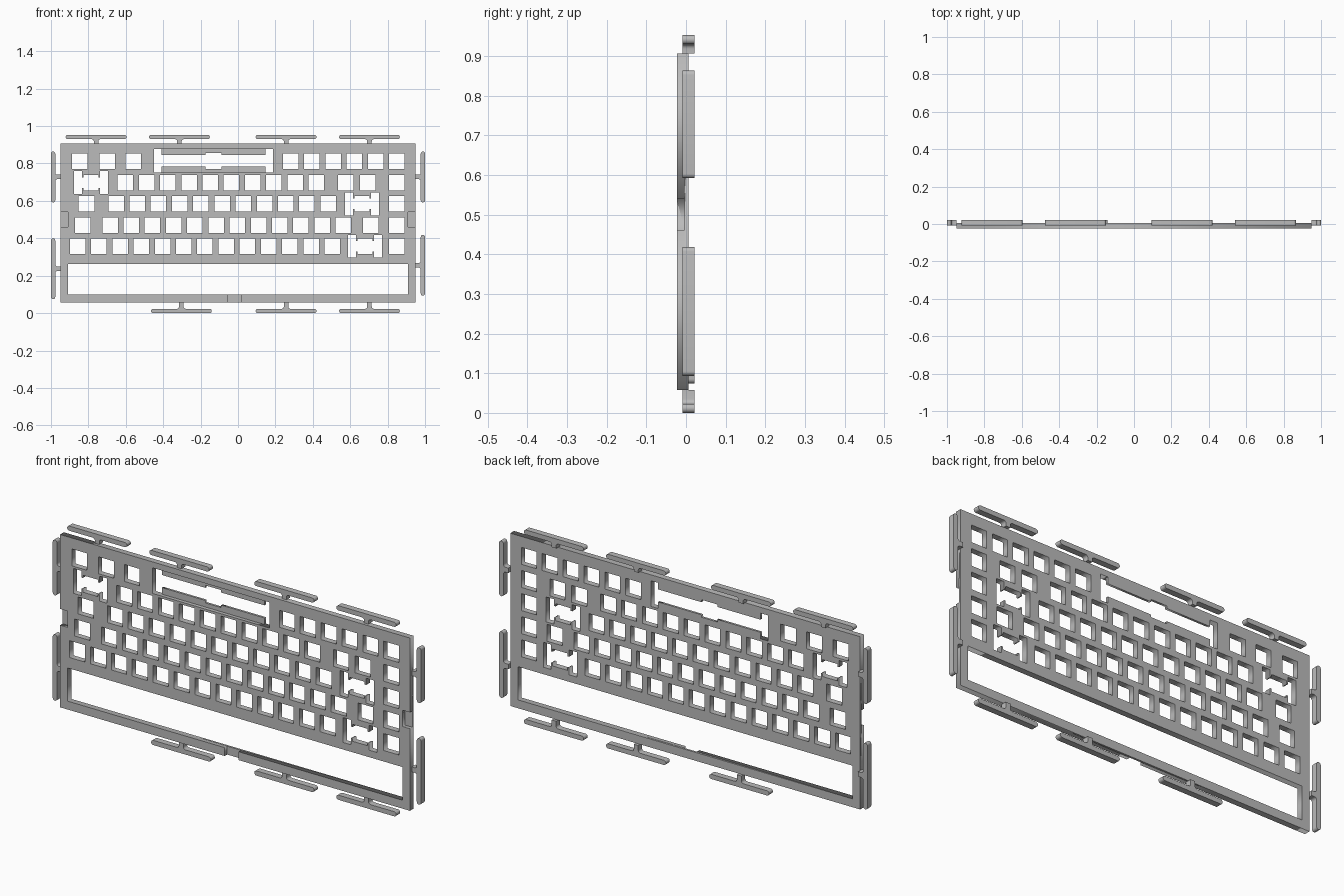
import bpy
import bmesh
from math import cos, sin, pi, radians

if "Cube" in bpy.data.objects:
    bpy.data.objects.remove(bpy.data.objects["Cube"])

grey = bpy.data.materials.new("plate grey")
grey.use_nodes = True
grey.diffuse_color = (0.5, 0.5, 0.5, 1)
grey.node_tree.nodes["Principled BSDF"].inputs["Base Color"].default_value = (0.5, 0.5, 0.5, 1)

PITCH = 0.1134
HOLE = 0.0415
FRONT, BACK = -0.023, 0.006
W, BOTTOM, TOP = 0.95, 0.058, 0.906


def rect(x0, x1, z0, z1):
    return [(x0, z0), (x1, z0), (x1, z1), (x0, z1)]


def select(ob):
    bpy.ops.object.select_all(action="DESELECT")
    ob.select_set(True)
    bpy.context.view_layer.objects.active = ob


def sheet(name, loops, y0, y1):
    """Extrude upright outlines (the first outside, the rest holes) from y0 to y1."""
    curve = bpy.data.curves.new(name, "CURVE")
    curve.dimensions = "2D"
    curve.fill_mode = "BOTH"
    curve.extrude = (y1 - y0) / 2
    for loop in loops:
        spline = curve.splines.new("POLY")
        spline.points.add(len(loop) - 1)
        for point, (x, z) in zip(spline.points, loop):
            point.co = (x, z, 0, 1)
        spline.use_cyclic_u = True
    ob = bpy.data.objects.new(name, curve)
    bpy.context.collection.objects.link(ob)
    ob.location.y = (y0 + y1) / 2
    ob.rotation_euler.x = radians(90)
    select(ob)
    bpy.ops.object.convert(target="MESH")
    ob = bpy.context.object
    bpy.ops.object.transform_apply(location=True, rotation=True, scale=True)
    bm = bmesh.new()
    bm.from_mesh(ob.data)
    bmesh.ops.remove_doubles(bm, verts=bm.verts, dist=0.00005)
    bmesh.ops.recalc_face_normals(bm, faces=bm.faces)
    bm.to_mesh(ob.data)
    bm.free()
    ob.data.materials.clear()
    ob.data.materials.append(grey)
    return ob


def run(start, count):
    return [start + PITCH * i for i in range(count)]


# Key hole centres, row by row from the top
END = 0.849
rows = [
    [-0.845, -0.70, -0.56] + run(0.282, 6),
    run(-0.602, 10) + [0.575, 0.694, END],
    [-0.81] + run(-0.652, 11) + [END],
    [-0.829] + run(-0.684, 12) + [0.709, END],
    run(-0.857, 13) + [END],
]
row_z = [0.811 - PITCH * i for i in range(5)]
holes = []
for z, xs in zip(row_z, rows):
    holes += [rect(x - HOLE, x + HOLE, z - HOLE, z + HOLE) for x in xs]

# Wide key openings with a pronged tongue above and below
quarter = [(0.041, HOLE), (0.041, 0.028), (0.049, 0.028), (0.049, 0.061), (0.092, 0.061)]
ring = []
for sx, sz, step in ((1, 1, 1), (1, -1, -1), (-1, -1, 1), (-1, 1, -1)):
    ring += [(sx * u, sz * v) for u, v in quarter[::step]]
for x, row in ((-0.786, 1), (0.663, 2), (0.679, 4)):
    holes.append([(x + u, row_z[row] + v) for u, v in ring])

# Display window and the long bottom opening
holes.append(rect(-0.449, 0.187, 0.751, 0.877))
holes.append(rect(-0.909, 0.909, 0.099, 0.262))

plate = sheet("plate", [rect(-W, W, BOTTOM, TOP)] + holes, FRONT, BACK)

# Shallow notches in the front of the rim
for name, box in (
    ("left_notch", rect(0.91, 1.0, 0.461, 0.541)),
    ("right_notch", rect(-1.0, -0.91, 0.461, 0.541)),
    ("bottom_notch", rect(-0.056, 0.02, 0.0, 0.12)),
):
    cutter = sheet(name + "_cutter", [box], FRONT - 0.02, -0.004)
    cutter.hide_render = True
    mod = plate.modifiers.new(name, "BOOLEAN")
    mod.operation = "DIFFERENCE"
    mod.solver = "EXACT"
    mod.object = cutter
    select(plate)
    bpy.ops.object.modifier_apply(modifier=name)
    bpy.data.objects.remove(cutter)

# Thin lips at the back of the display window, each with a central dip
for name, edge, s in (("upper_lip", 0.877, -1), ("lower_lip", 0.751, 1)):
    profile = [(-0.409, 0), (0.147, 0), (0.147, 0.032), (-0.088, 0.032),
               (-0.088, 0.02), (-0.174, 0.02), (-0.174, 0.032), (-0.409, 0.032)]
    sheet(name, [[(x, edge + s * v) for x, v in profile]], -0.005, BACK)


def tab(name, x, z, angle, length, height):
    """A round-ended bar on a flared stem, pointing away from the plate edge."""
    t, w, r = 0.023, 0.012, 0.012
    base, cap = height - t, length / 2 - t / 2
    half = [(w, 0)]
    half += [(w + r - r * cos(a), base - r + r * sin(a)) for a in (i * pi / 10 for i in range(6))]
    half += [(cap + t / 2 * cos(a), height - t / 2 + t / 2 * sin(a))
             for a in (-pi / 2 + i * pi / 10 for i in range(11))]
    loop = half + [(-u, v) for u, v in reversed(half)]
    c, s = cos(angle), sin(angle)
    ob = sheet(name, [[(x + u * c - v * s, z + u * s + v * c) for u, v in loop]], -0.009, 0.021)
    select(ob)
    bpy.ops.object.shade_smooth_by_angle(angle=radians(30))


# Flexible mounting tabs around the rim
LONG, SHORT = 0.325, 0.272
for i, x in enumerate((-0.759, -0.313, 0.257, 0.703)):
    tab(f"top_tab_{i + 1}", x, TOP, 0, LONG, 0.047)
for i, x in enumerate((-0.303, 0.257, 0.703)):
    tab(f"bottom_tab_{i + 1}", x, BOTTOM, pi, LONG, BOTTOM)
for side, x, angle, low in (("right", -W, pi / 2, 0.237), ("left", W, -pi / 2, 0.256)):
    tab(side + "_upper_tab", x, 0.728, angle, SHORT, 0.05)
    tab(side + "_lower_tab", x, low, angle, LONG, 0.05)
